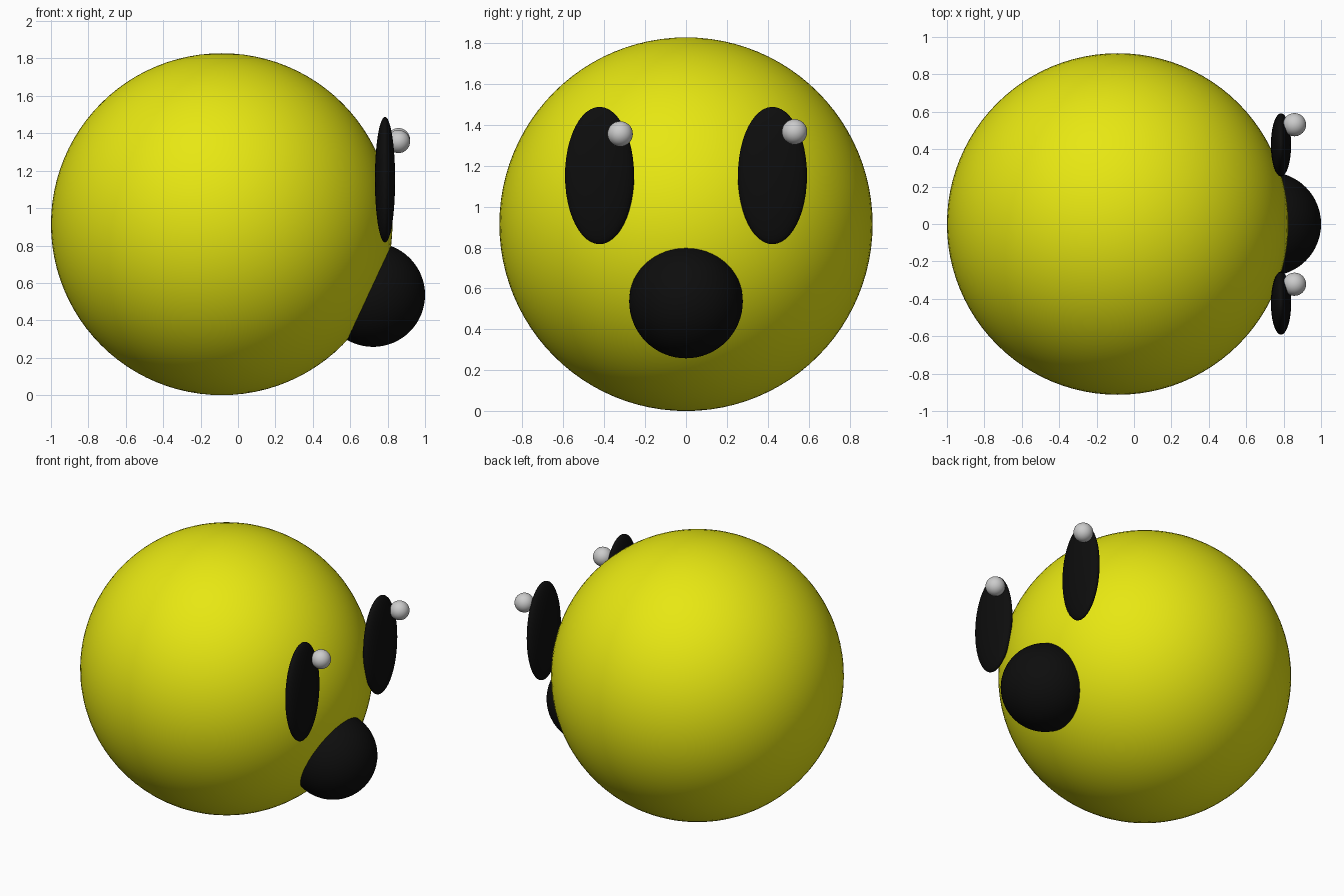
import bpy

if "Cube" in bpy.data.objects:
    bpy.data.objects.remove(bpy.data.objects["Cube"])


def material(name, rgb):
    mat = bpy.data.materials.new(name)
    mat.diffuse_color = (*rgb, 1.0)
    mat.use_nodes = True
    mat.node_tree.nodes["Principled BSDF"].inputs["Base Color"].default_value = mat.diffuse_color
    return mat


YELLOW = material("yellow", (0.8, 0.8, 0.006))
BLACK = material("black", (0.004, 0.004, 0.004))
GREY = material("light grey", (0.6, 0.6, 0.6))


def ellipsoid(name, centre, radii, mat, segments=48):
    """Smooth UV sphere scaled to the given radii."""
    bpy.ops.mesh.primitive_uv_sphere_add(
        segments=segments, ring_count=segments // 2, radius=1, location=centre)
    obj = bpy.context.object
    obj.name = name
    obj.scale = radii
    bpy.ops.object.transform_apply(location=False, rotation=False, scale=True)
    bpy.ops.object.shade_smooth()
    obj.data.materials.append(mat)
    return obj


# Head: one big ball
ellipsoid("head", (-0.087, 0, 0.914), (0.913, 0.913, 0.914), YELLOW, 96)

# Mouth: ball half sunk into the head, facing +x
ellipsoid("mouth", (0.722, 0, 0.536), (0.278, 0.278, 0.278), BLACK, 64)

# Eyes: thin upright ovals, mirrored across y
for side, label in ((-1, "right"), (1, "left")):
    ellipsoid(f"{label}_eye", (0.786, side * 0.423, 1.152),
              (0.054, 0.169, 0.336), BLACK)

# Eye highlights: small balls, both offset to the same side
ellipsoid("right_eye_highlight", (0.858, -0.322, 1.356), (0.062,) * 3, GREY, 32)
ellipsoid("left_eye_highlight", (0.858, 0.531, 1.366), (0.062,) * 3, GREY, 32)
